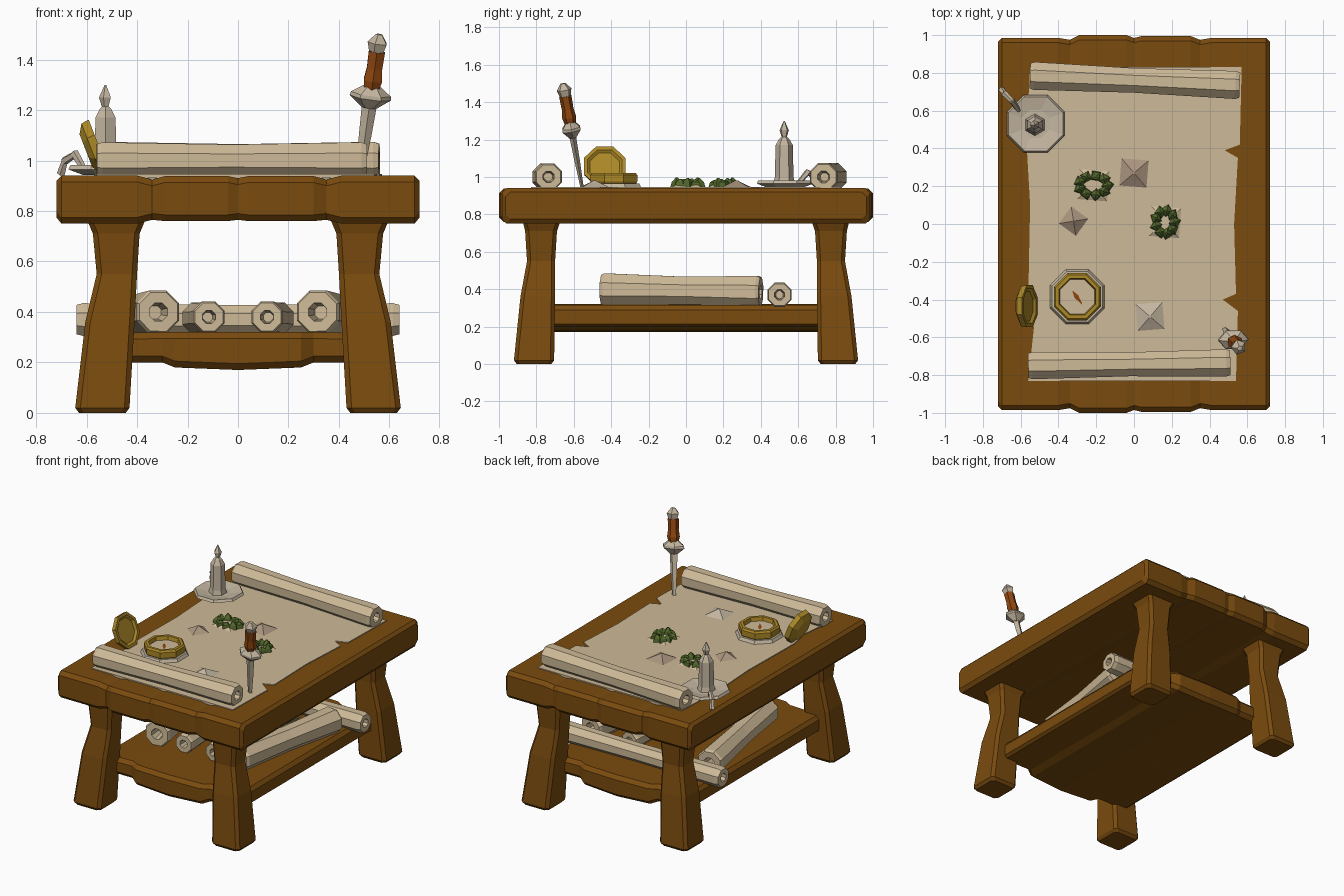
import bpy, bmesh, math, random
from mathutils import Vector

random.seed(4)


def material(name, r, g, b):
    lin = [((c / 255 + 0.055) / 1.055) ** 2.4 for c in (r, g, b)]
    m = bpy.data.materials.new(name)
    m.diffuse_color = (*lin, 1)
    return m


WOOD = material("brown wood", 122, 75, 14)
PAPER = material("parchment", 206, 186, 152)
PALE = material("pale metal and wax", 196, 182, 160)
STONE = material("taupe stone", 170, 148, 126)
GOLD = material("gold", 172, 136, 38)
GREEN = material("leaf green", 84, 106, 44)
GRIP = material("orange leather", 146, 72, 16)


def loft(name, rings, mat):
    """Skin a row of equal-length point rings and close both ends."""
    bm = bmesh.new()
    vs = [[bm.verts.new(p) for p in ring] for ring in rings]
    n = len(vs[0])
    for a, b in zip(vs, vs[1:]):
        for i in range(n):
            j = (i + 1) % n
            bm.faces.new((a[i], a[j], b[j], b[i]))
    bm.faces.new(vs[0][::-1])
    bm.faces.new(vs[-1])
    bmesh.ops.recalc_face_normals(bm, faces=bm.faces)
    me = bpy.data.meshes.new(name)
    bm.to_mesh(me)
    bm.free()
    me.materials.append(mat)
    ob = bpy.data.objects.new(name, me)
    bpy.context.collection.objects.link(ob)
    return ob


def lathe(name, a, b, stations, mat, n=8, flat=1.0, turn=0.5):
    """Rings of n sides along a-b; stations are (fraction, radius)."""
    a, b = Vector(a), Vector(b)
    d = (b - a).normalized()
    ref = Vector((1, 0, 0)) if abs(d.x) < 0.8 else Vector((0, 1, 0))
    u = (ref - d * ref.dot(d)).normalized()
    v = d.cross(u) * flat
    rings = []
    for t, r in stations:
        c = a.lerp(b, t)
        rings.append([c + r * (u * math.cos(k) + v * math.sin(k))
                      for k in [2 * math.pi * (i + turn) / n for i in range(n)]])
    return loft(name, rings, mat)


def upright(name, x, y, stations, mat, **kw):
    """Lathe standing at x, y; stations are (height, radius)."""
    return lathe(name, (x, y, 0), (x, y, 1), stations, mat, **kw)


def slab(name, stations, mat, c=0.025):
    """Board across x; stations are (x, end_y, bottom, top), corners chamfered."""
    rings = []
    for x, y, lo, hi in stations:
        half = [(y - c, lo), (y, lo + c), (y, hi - c), (y - c, hi)]
        rings.append([(x, p, z) for p, z in half] +
                     [(x, -p, z) for p, z in reversed(half)])
    return loft(name, rings, mat)


def scroll(name, a, b, r, waist=0.88):
    lathe(name, a, b, [(0.1, 0.3 * r), (0, 0.42 * r), (0, 0.9 * r), (0.02, r),
                       (0.5, waist * r), (0.98, r), (1, 0.9 * r),
                       (1, 0.42 * r), (0.9, 0.3 * r)], PAPER)


# Table top of four worn planks
slab("table_top", [(-0.72, 0.965, 0.775, 0.92), (-0.70, 0.985, 0.75, 0.94),
                   (-0.40, 0.985, 0.75, 0.94), (-0.34, 0.975, 0.765, 0.925),
                   (-0.29, 1.0, 0.76, 0.938), (-0.04, 1.0, 0.76, 0.938),
                   (0.0, 0.985, 0.765, 0.93), (0.04, 0.995, 0.76, 0.938),
                   (0.30, 0.995, 0.76, 0.938), (0.35, 0.975, 0.765, 0.925),
                   (0.41, 0.985, 0.75, 0.94), (0.70, 0.985, 0.75, 0.94),
                   (0.72, 0.965, 0.775, 0.92)], WOOD)

# Lower shelf
slab("lower_shelf", [(-0.54, 0.74, 0.215, 0.29), (-0.52, 0.75, 0.20, 0.315),
                     (-0.30, 0.75, 0.20, 0.32), (-0.25, 0.78, 0.18, 0.32),
                     (0.0, 0.79, 0.17, 0.32), (0.25, 0.78, 0.18, 0.32),
                     (0.30, 0.75, 0.20, 0.32), (0.52, 0.75, 0.20, 0.315),
                     (0.54, 0.74, 0.215, 0.29)], WOOD)

# Four carved legs: (z, inner x, outer x, inner y, outer y)
LEG = [(0.0, 0.445, 0.63, 0.72, 0.905), (0.02, 0.43, 0.645, 0.705, 0.92),
       (0.36, 0.41, 0.605, 0.70, 0.885), (0.55, 0.40, 0.56, 0.70, 0.85),
       (0.71, 0.39, 0.575, 0.69, 0.86), (0.77, 0.365, 0.60, 0.67, 0.875)]
for sx in (-1, 1):
    for sy in (-1, 1):
        rings, c = [], 0.02
        for z, x0, x1, y0, y1 in LEG:
            pts = [(x0 + c, y0), (x1 - c, y0), (x1, y0 + c), (x1, y1 - c),
                   (x1 - c, y1), (x0 + c, y1), (x0, y1 - c), (x0, y0 + c)]
            rings.append([(sx * x, sy * y, z) for x, y in pts])
        loft(("front" if sy < 0 else "back") + "_leg", rings, WOOD)

# Open map sheet with torn edges
edge = [(-0.56, -0.83), (0.54, -0.83), (0.55, -0.46), (0.47, -0.40), (0.54, -0.37),
        (0.53, 0.0), (0.55, 0.35), (0.48, 0.39), (0.56, 0.42), (0.57, 0.83),
        (-0.55, 0.83), (-0.57, 0.45), (-0.55, 0.1), (-0.56, -0.4), (-0.53, -0.55)]
loft("map_sheet", [[(x, y, z) for x, y in edge] for z in (0.93, 0.946)], PAPER)

# Rolled ends of the map
scroll("front_map_roll", (-0.56, -0.75, 1.0), (0.51, -0.735, 1.0), 0.078)
scroll("back_map_roll", (-0.55, 0.785, 1.0), (0.56, 0.735, 1.0), 0.08)

# Scrolls stored on the shelf
for s in (-1, 1):
    scroll("large_stored_scroll", (s * 0.315, -0.45, 0.40), (s * 0.46, 0.40, 0.385), 0.092)
    scroll("small_stored_scroll", (s * 0.115, -0.44, 0.38), (s * 0.16, 0.40, 0.375), 0.067)
scroll("cross_stored_scroll", (-0.64, 0.50, 0.37), (0.64, 0.50, 0.37), 0.07)

# Candle on a dish with a hooked handle
upright("candle_dish", -0.52, 0.53, [(0.942, 0.10), (0.965, 0.165), (0.982, 0.155),
                                     (0.968, 0.08)], PALE)
upright("candle", -0.525, 0.525, [(0.96, 0.06), (1.0, 0.05), (1.17, 0.046),
                                  (1.205, 0.026), (1.215, 0.014)], PALE, n=6)
upright("flame", -0.525, 0.525, [(1.205, 0.012), (1.25, 0.026), (1.30, 0.003)], PALE, n=5)
hook = [(-0.61, 0.60, 0.965), (-0.645, 0.65, 1.025), (-0.685, 0.69, 1.0), (-0.70, 0.71, 0.95)]
for p, q in zip(hook, hook[1:]):
    lathe("dish_handle", p, q, [(-0.08, 0.013), (1.08, 0.017)], PALE, n=5)

# Open compass
CX, CY = -0.30, -0.385
upright("compass_base", CX, CY, [(0.94, 0.16), (0.966, 0.145)], PALE)
upright("compass_case", CX, CY, [(0.96, 0.125), (0.975, 0.135), (1.01, 0.135), (1.022, 0.125),
                                 (1.022, 0.105), (0.992, 0.098)], GOLD)
upright("compass_face", CX, CY, [(0.985, 0.098), (0.996, 0.098)], PAPER)
lathe("compass_needle", (CX - 0.025, CY + 0.03, 0.998), (CX + 0.025, CY - 0.04, 0.998),
      [(0, 0.002), (0.4, 0.012), (1, 0.002)], GRIP, n=4, flat=0.3, turn=0)
lid = Vector((-0.575, -0.435, 1.05))
axis = Vector((0.93, 0, 0.36))
lathe("compass_lid", lid - axis * 0.025, lid + axis * 0.025,
      [(-0.1, 0.075), (0.35, 0.115), (1, 0.12), (1, 0.10), (0.75, 0.085)], GOLD)

# Dagger stuck in the table
A, B = (0.48, -0.553, 0.93), (0.56, -0.658, 1.50)
lathe("dagger_blade", A, B, [(0, 0.014), (0.3, 0.025), (0.52, 0.03)],
      PALE, n=4, flat=0.6, turn=0)
lathe("dagger_guard", A, B, [(0.49, 0.03), (0.56, 0.083), (0.585, 0.08), (0.64, 0.035)],
      PALE, n=6, flat=0.68, turn=0)
lathe("dagger_grip", A, B, [(0.61, 0.032), (0.68, 0.042), (0.76, 0.035), (0.88, 0.037)],
      GRIP, n=6, flat=0.9)
lathe("dagger_pommel", A, B, [(0.86, 0.028), (0.94, 0.042), (1.0, 0.014)], PALE, n=5)

# Map relief: hills
for x, y, r, mat, turn in ((-0.32, 0.015, 0.085, STONE, 0.1), (0.0, 0.27, 0.11, STONE, 0.45),
                           (0.085, -0.49, 0.108, PALE, 0.55)):
    upright("map_hill", x, y, [(0.943, r), (0.963, 0.5 * r), (0.982, 0.06 * r)],
            mat, n=4, turn=turn)

# Map relief: forests on flat mounds
for x, y, w, h in ((-0.215, 0.205, 0.075, 0.05), (0.165, 0.01, 0.05, 0.06)):
    upright("forest_mound", x, y, [(0.943, 0.12), (0.956, 0.085)], PAPER, n=4, turn=0.45)
    for i in range(9):
        k = 2 * math.pi * i / 9
        upright("forest_tree", x + w * math.cos(k), y + h * math.sin(k),
                [(0.947, 0.035), (0.972, 0.028), (random.uniform(0.98, 0.998), 0.006)],
                GREEN, n=4, turn=random.random())
